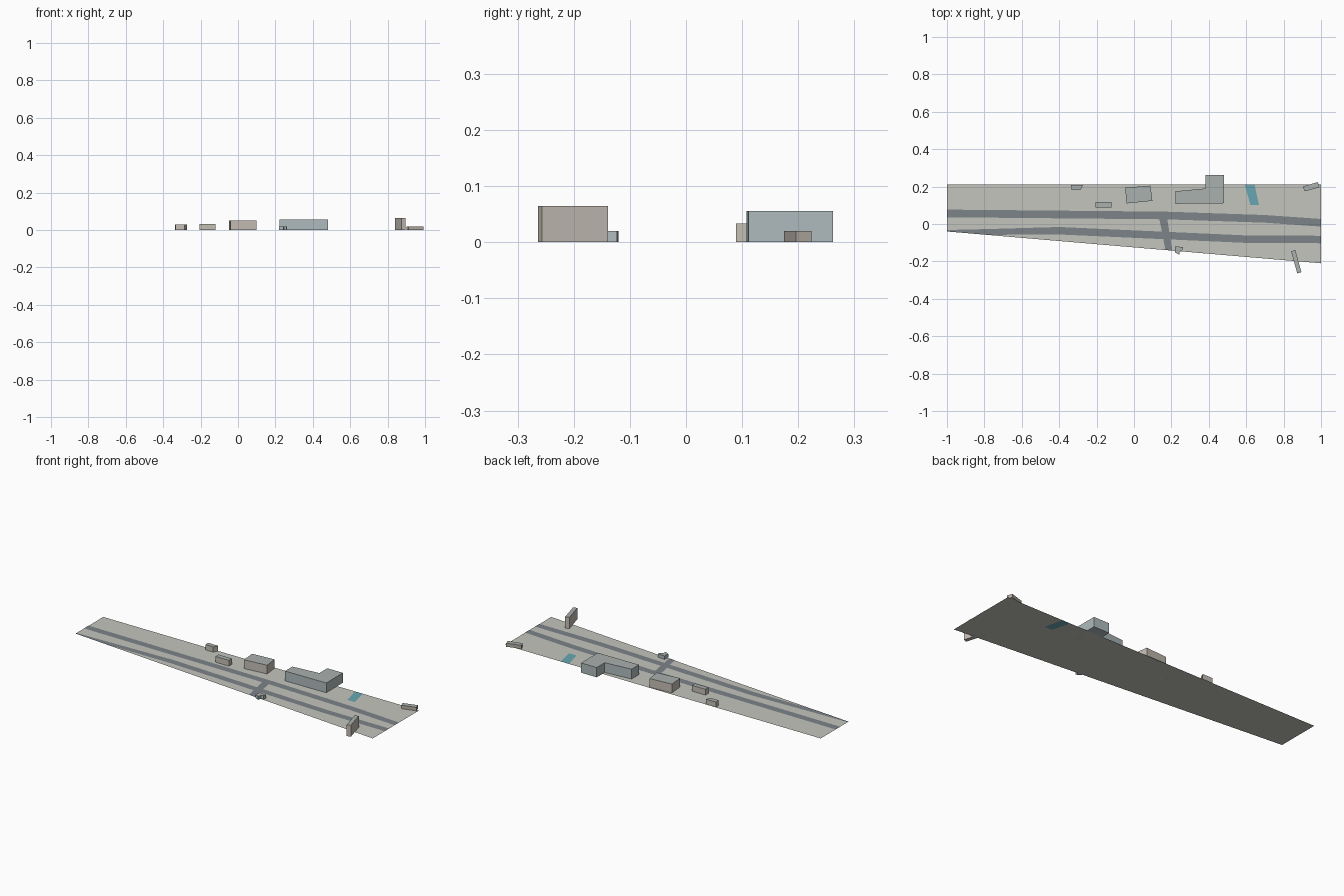
import bpy, bmesh

if "Cube" in bpy.data.objects:
    bpy.data.objects.remove(bpy.data.objects["Cube"])


def material(name, rgb):
    m = bpy.data.materials.new(name)
    m.diffuse_color = (*rgb, 1)
    m.use_nodes = True
    m.node_tree.nodes["Principled BSDF"].inputs["Base Color"].default_value = m.diffuse_color
    return m


GROUND = material("ground", (0.56, 0.56, 0.51))
ASPHALT = material("asphalt", (0.20, 0.23, 0.25))
WATER = material("water", (0.14, 0.38, 0.45))
ROOF = material("roof", (0.40, 0.44, 0.43))
BEIGE = material("beige_wall", (0.56, 0.52, 0.46))
BLUE = material("blue_grey_wall", (0.43, 0.50, 0.51))
BROWN = material("brown_wall", (0.46, 0.42, 0.37))


def make(name, bm, *mats):
    me = bpy.data.meshes.new(name)
    bm.to_mesh(me)
    bm.free()
    for m in mats:
        me.materials.append(m)
    ob = bpy.data.objects.new(name, me)
    bpy.context.collection.objects.link(ob)
    return ob


def flat(name, pts, z, mat):
    """Single upward-facing polygon."""
    bm = bmesh.new()
    f = bm.faces.new([bm.verts.new((x, y, z)) for x, y in pts])
    f.normal_update()
    if f.normal.z < 0:
        f.normal_flip()
    return make(name, bm, mat)


def strip(name, upper, lower, z, mat):
    """Ribbon of quads between two edge lines."""
    bm = bmesh.new()
    a = [bm.verts.new((x, y, z)) for x, y in upper]
    b = [bm.verts.new((x, y, z)) for x, y in lower]
    for i in range(len(a) - 1):
        bm.faces.new((b[i], b[i + 1], a[i + 1], a[i]))
    return make(name, bm, mat)


def building(name, pts, height, wall):
    """Footprint extruded to a flat roof."""
    bm = bmesh.new()
    base = bm.faces.new([bm.verts.new((x, y, 0)) for x, y in pts])
    ext = bmesh.ops.extrude_face_region(bm, geom=[base], use_keep_orig=True)
    top = [v for v in ext["geom"] if isinstance(v, bmesh.types.BMVert)]
    bmesh.ops.translate(bm, verts=top, vec=(0, 0, height))
    bmesh.ops.recalc_face_normals(bm, faces=bm.faces)
    for f in bm.faces:
        f.material_index = 1 if f.normal.z > 0.5 else 0
    return make(name, bm, wall, ROOF)


# Ground sheet, notched where the pool sits
pool = [(0.593, 0.21), (0.622, 0.102), (0.668, 0.102), (0.645, 0.21)]
flat("ground", [(-1, 0.21)] + pool + [(1, 0.21), (1, -0.21), (-1, -0.04)], 0, GROUND)
flat("pool", pool, 0, WATER)

# Roads
strip("north_road",
      [(-1, 0.077), (0.17, 0.066), (0.70, 0.048), (1, 0.027)],
      [(-1, 0.036), (0.17, 0.025), (0.70, 0.007), (1, -0.014)], 0.001, ASPHALT)
strip("south_road",
      [(-1, -0.032), (-0.78, -0.027), (-0.40, -0.016), (0.60, -0.061), (1, -0.063)],
      [(-1, -0.04), (-0.78, -0.058), (-0.40, -0.056), (0.60, -0.101), (1, -0.103)],
      0.001, ASPHALT)
flat("cross_street", [(0.136, 0.026), (0.178, 0.026), (0.205, -0.142), (0.168, -0.139)],
     0.0015, ASPHALT)

# Buildings
building("small_shed", [(-0.337, 0.209), (-0.273, 0.209), (-0.285, 0.183), (-0.333, 0.183)],
         0.030, BEIGE)
building("narrow_house", [(-0.205, 0.117), (-0.12, 0.117), (-0.12, 0.089), (-0.205, 0.089)],
         0.033, BEIGE)
building("square_block", [(-0.047, 0.194), (0.088, 0.205), (0.098, 0.124), (-0.04, 0.110)],
         0.050, BEIGE)
building("l_shaped_hall", [(0.222, 0.175), (0.382, 0.190), (0.382, 0.262), (0.481, 0.262),
                           (0.481, 0.111), (0.222, 0.108)], 0.056, BLUE)
building("corner_kiosk", [(0.22, -0.120), (0.263, -0.123), (0.259, -0.140), (0.245, -0.144),
                          (0.243, -0.164), (0.218, -0.152)], 0.020, BLUE)
building("tall_slab", [(0.84, -0.146), (0.862, -0.139), (0.895, -0.257), (0.873, -0.264)],
         0.065, BEIGE)
building("low_annex", [(0.902, 0.200), (0.982, 0.224), (0.992, 0.196), (0.912, 0.175)],
         0.020, BROWN)
